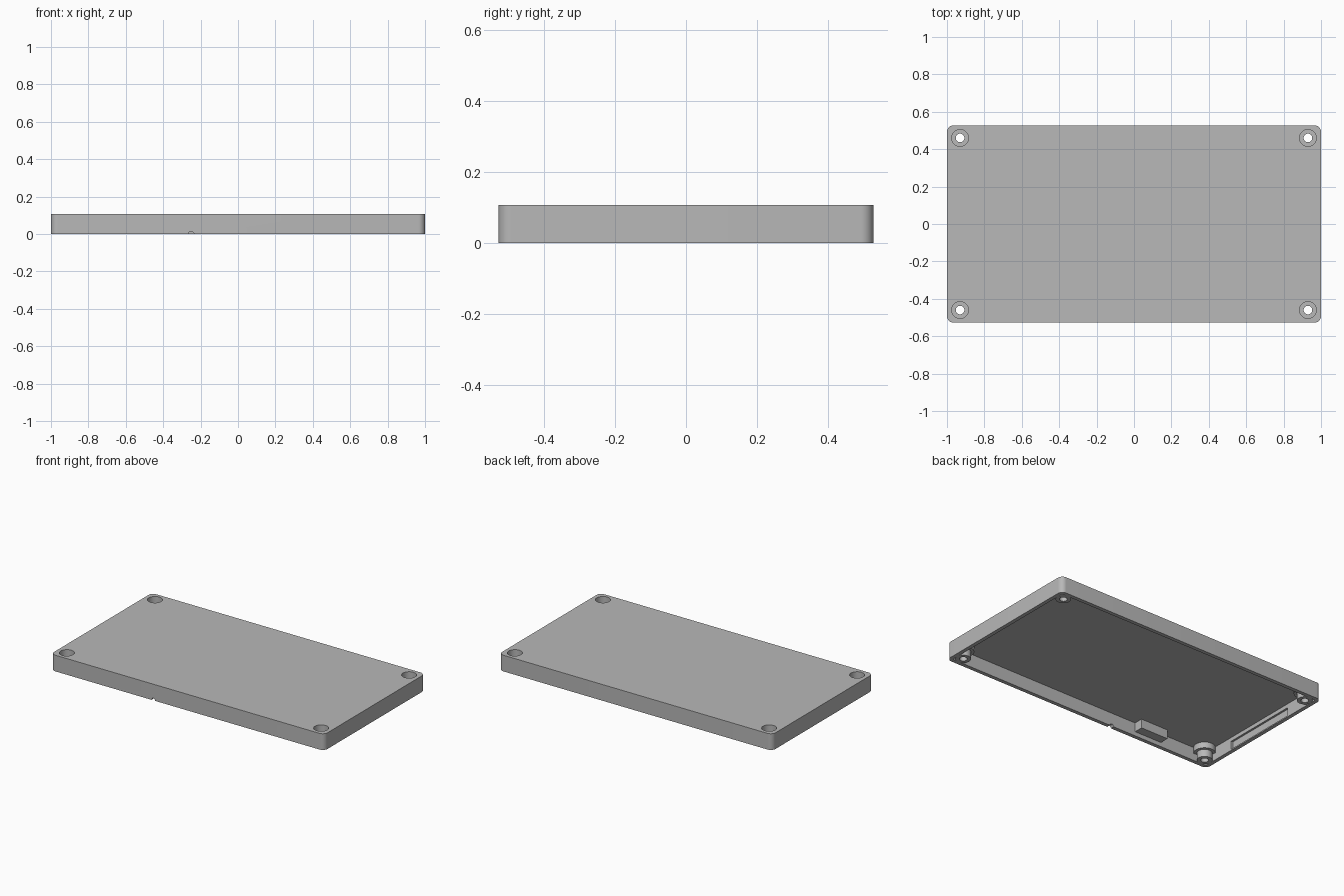
import bpy, bmesh, math
from mathutils import Vector

cube = bpy.data.objects.get("Cube")
if cube:
    bpy.data.objects.remove(cube, do_unlink=True)

HX, HY, H = 1.0, 0.5275, 0.107      # half length, half width, height
WALL, FLOOR = 0.025, 0.087          # wall thickness, underside of the top plate
SCREWS = [(sx * 0.93, sy * 0.46) for sx in (-1, 1) for sy in (-1, 1)]

grey = bpy.data.materials.new("plain_grey")
grey.use_nodes = True
colour = (0.48, 0.48, 0.48, 1)
grey.diffuse_color = colour
grey.node_tree.nodes["Principled BSDF"].inputs["Base Color"].default_value = colour


def prism(name, outline, z0, z1):
    """Extrude a closed outline upward from z0 to z1."""
    bm = bmesh.new()
    face = bm.faces.new([bm.verts.new((x, y, z0)) for x, y in outline])
    ext = bmesh.ops.extrude_face_region(bm, geom=[face])
    top = [v for v in ext["geom"] if isinstance(v, bmesh.types.BMVert)]
    bmesh.ops.translate(bm, verts=top, vec=Vector((0, 0, z1 - z0)))
    bmesh.ops.recalc_face_normals(bm, faces=bm.faces)
    mesh = bpy.data.meshes.new(name)
    bm.to_mesh(mesh)
    bm.free()
    mesh.materials.append(grey)
    obj = bpy.data.objects.new(name, mesh)
    bpy.context.collection.objects.link(obj)
    return obj


def rounded(hx, hy, r, steps=10):
    pts = []
    for i, (sx, sy) in enumerate([(1, 1), (-1, 1), (-1, -1), (1, -1)]):
        for k in range(steps + 1):
            a = math.pi / 2 * (i + k / steps)
            pts.append((sx * (hx - r) + r * math.cos(a), sy * (hy - r) + r * math.sin(a)))
    return pts


def circle(cx, cy, r, n=40):
    return [(cx + r * math.cos(math.tau * k / n), cy + r * math.sin(math.tau * k / n))
            for k in range(n)]


def rect(x0, x1, y0, y1):
    return [(x0, y0), (x1, y0), (x1, y1), (x0, y1)]


def combine(base, tool, operation):
    """Apply a boolean and discard the tool."""
    tool.hide_render = True
    mod = base.modifiers.new(operation.title(), "BOOLEAN")
    mod.operation, mod.solver, mod.object = operation, "EXACT", tool
    bpy.context.view_layer.objects.active = base
    bpy.ops.object.modifier_apply(modifier=mod.name)
    bpy.data.objects.remove(tool, do_unlink=True)


# Hollow tray with its open side downward
lid = prism("case_lid", rounded(HX, HY, 0.035), 0, H)
combine(lid, prism("cavity", rounded(HX - WALL, HY - WALL, 0.012), -0.05, FLOOR), "DIFFERENCE")

# Stepped screw posts in the corners
for x, y in SCREWS:
    combine(lid, prism("post_collar", circle(x, y, 0.065), 0.048, H - 0.01), "UNION")
    combine(lid, prism("post", circle(x, y, 0.046), 0, H - 0.012), "UNION")

# Block on the inside of the front wall
combine(lid, prism("inner_block", rect(-0.63, -0.43, -HY + 0.01, -0.443), 0.028, H - 0.008), "UNION")

# Shallow recess inside the left-hand end wall
combine(lid, prism("end_recess", rect(-HX + 0.012, -0.96, -0.27, 0.25), 0.008, 0.062), "DIFFERENCE")

# Screw holes with counterbored heads
for x, y in SCREWS:
    combine(lid, prism("head_bore", circle(x, y, 0.045), 0.062, H + 0.05), "DIFFERENCE")
    combine(lid, prism("screw_hole", circle(x, y, 0.023), -0.05, H + 0.05), "DIFFERENCE")

# Small round notch in the front rim
notch = prism("rim_notch", circle(0, 0, 0.014, 24), -0.03, 0.03)
notch.rotation_euler = (math.pi / 2, 0, 0)
notch.location = (-0.25, -HY + 0.01, 0)
bpy.context.view_layer.update()
combine(lid, notch, "DIFFERENCE")

# Smooth the round walls, keep the edges sharp
bpy.ops.object.select_all(action="DESELECT")
lid.select_set(True)
bpy.context.view_layer.objects.active = lid
bpy.ops.object.shade_smooth_by_angle(angle=math.radians(30))
